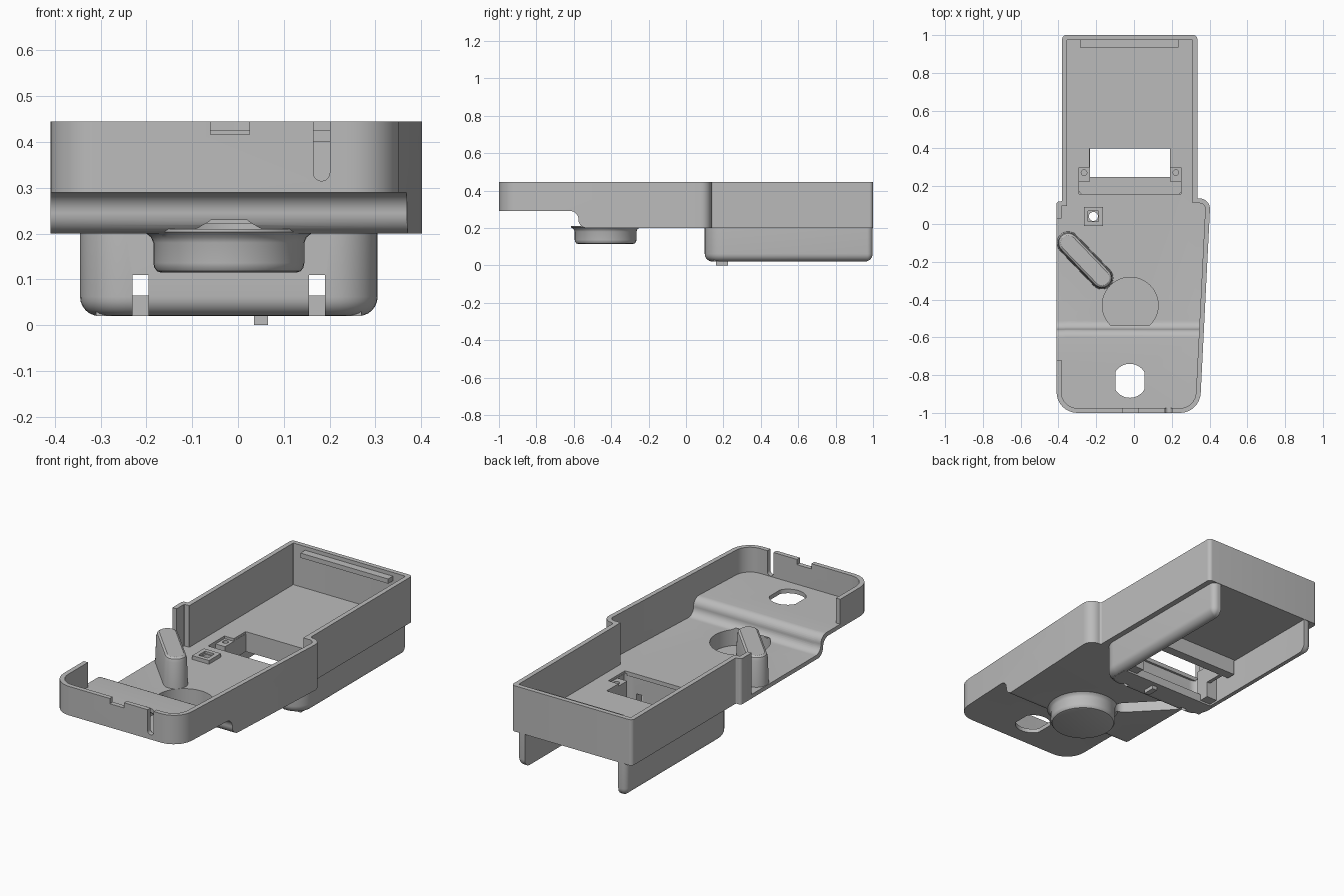
import bpy, bmesh, math
from mathutils import Vector

cube = bpy.data.objects.get("Cube")
if cube:
    bpy.data.objects.remove(cube, do_unlink=True)

grey = bpy.data.materials.new("plain_grey")
grey.use_nodes = True
grey.diffuse_color = (0.5, 0.5, 0.5, 1)
grey.node_tree.nodes["Principled BSDF"].inputs["Base Color"].default_value = (0.5, 0.5, 0.5, 1)


# ---------- helpers ----------
def rounded(corners, n=8):
    """Polygon from (u, v, radius) corners, with an arc at each radius."""
    out = []
    for i, (u, v, r) in enumerate(corners):
        p = Vector((u, v))
        if r == 0:
            out.append(p)
            continue
        a = (Vector(corners[i - 1][:2]) - p).normalized()
        b = (Vector(corners[(i + 1) % len(corners)][:2]) - p).normalized()
        half = a.angle(b) / 2
        centre = p + (a + b).normalized() * r / math.sin(half)
        reach = r / math.tan(half)
        s = (p + a * reach - centre).normalized()
        e = (p + b * reach - centre).normalized()
        out += [centre + s.slerp(e, k / n) * r for k in range(n + 1)]
    return out


def inset(corners, d):
    """Move every side of a counter-clockwise outline inward by d."""
    out = []
    for i, (u, v, r) in enumerate(corners):
        p = Vector((u, v))
        a = (p - Vector(corners[i - 1][:2])).normalized()
        b = (Vector(corners[(i + 1) % len(corners)][:2]) - p).normalized()
        na, nb = Vector((-a.y, a.x)), Vector((-b.y, b.x))
        q = p + (na + nb) * d / (1 + na.dot(nb))
        out.append((q.x, q.y, max(r - d, 0.004)))
    return out


def loft(name, rings, axis="z"):
    """Closed solid through (height, polygon) rings along an axis."""
    place = {"z": lambda u, v, w: (u, v, w),
             "x": lambda u, v, w: (w, u, v),
             "y": lambda u, v, w: (u, w, v)}[axis]
    bm = bmesh.new()
    loops = [[bm.verts.new(place(u, v, w)) for u, v in poly] for w, poly in rings]
    n = len(loops[0])
    for lo, hi in zip(loops, loops[1:]):
        for i in range(n):
            j = (i + 1) % n
            bm.faces.new((lo[i], lo[j], hi[j], hi[i]))
    bm.faces.new(loops[0][::-1])
    bm.faces.new(loops[-1])
    bmesh.ops.recalc_face_normals(bm, faces=bm.faces)
    mesh = bpy.data.meshes.new(name)
    bm.to_mesh(mesh)
    bm.free()
    mesh.materials.append(grey)
    ob = bpy.data.objects.new(name, mesh)
    bpy.context.collection.objects.link(ob)
    return ob


def prism(name, poly, a, b, axis="z"):
    return loft(name, [(a, poly), (b, poly)], axis)


def box(name, x0, x1, y0, y1, z0, z1):
    return prism(name, [(x0, y0), (x1, y0), (x1, y1), (x0, y1)], z0, z1)


def circle(x, y, r, n=48, half_width=9):
    pts = [(r * math.cos(math.tau * k / n), r * math.sin(math.tau * k / n)) for k in range(n)]
    return [(x + max(-half_width, min(half_width, u)), y + v) for u, v in pts]


def capsule(a, b, r, n=12):
    a, b = Vector(a), Vector(b)
    t = math.atan2(b.y - a.y, b.x - a.x) + math.pi / 2
    arc = lambda c, s: [c + r * Vector((math.cos(s + math.pi * k / n), math.sin(s + math.pi * k / n)))
                        for k in range(n + 1)]
    return arc(a, t) + arc(b, t + math.pi)


def combine(targets, tool, op="DIFFERENCE"):
    """Boolean the tool into each target, then discard it."""
    for ob in targets:
        m = ob.modifiers.new("combine", "BOOLEAN")
        m.operation, m.solver, m.object = op, "EXACT", tool
        bpy.context.view_layer.objects.active = ob
        bpy.ops.object.modifier_apply(modifier=m.name)
    bpy.data.objects.remove(tool, do_unlink=True)


def floor_side(y0, y1, z, top, shift=0.0):
    """Side profile with the floor stepping up towards the front."""
    s = -0.575 + shift
    return rounded([(y0, z + 0.09, 0), (s, z + 0.09, 0.044), (s, z, 0.044),
                    (y1, z, 0), (y1, top, 0), (y0, top, 0)])


# ---------- open tray ----------
plan = [(-0.41, -1, 0.11), (0.348, -1, 0.11), (0.405, 0.135, 0.055), (0.335, 0.135, 0.01),
        (0.335, 1, 0.02), (-0.38, 1, 0.02), (-0.38, 0.12, 0.008), (-0.41, 0.12, 0.015)]
tray = prism("tray", rounded(plan), 0.1, 0.6)
combine([tray], prism("side", floor_side(-1.2, 1.2, 0.2, 0.445), -1, 1, "x"), "INTERSECT")

# round cup below the floor
cx, cy = -0.02, -0.43
cup_profile = [(0.115, 0.148), (0.118, 0.157), (0.126, 0.163), (0.136, 0.165),
               (0.18, 0.165), (0.192, 0.17), (0.204, 0.185), (0.21, 0.185)]
cup = loft("cup", [(z, circle(cx, cy, r)) for z, r in cup_profile])
combine([tray], cup, "UNION")

# interior and the gap in the right-hand wall
inside = prism("inside", rounded(inset(plan, 0.025)), 0.1, 0.7)
combine([inside], prism("side", floor_side(-1.2, 1.2, 0.222, 0.6, 0.018), -1, 1, "x"), "INTERSECT")
combine([tray], inside)
combine([tray], prism("gap", floor_side(-0.72, 0.03, 0.222, 0.6, 0.018), -0.5, -0.36, "x"))
combine([tray], prism("cup_inside", circle(cx, cy, 0.148), 0.137, 0.23))

# front floor hole, wall notch and wall slot
combine([tray], prism("floor_hole", circle(-0.022, -0.83, 0.09, 48, 0.077), 0.1, 0.4))
combine([tray], box("notch", -0.06, 0.025, -1.1, -0.93, 0.417, 0.6))
combine([tray], prism("slot", capsule((0.1825, 0.333), (0.1825, 0.6), 0.018), -1.1, -0.94, "y"))

# opening above the pocket
for b in ((-0.29, 0.25, 0.16, 0.3), (-0.235, 0.19, 0.28, 0.4)):
    combine([tray], box("opening", *b, 0.1, 0.3))

# ---------- hollow slanted post ----------
ends = ((-0.348, -0.1), (-0.17, -0.285))
post = loft("slanted_post", [(z, capsule(*ends, r)) for z, r in
                             ((0.205, 0.061), (0.36, 0.055), (0.376, 0.05), (0.383, 0.04))])
combine([tray, post], loft("post_hollow", [(0.16, capsule(*ends, 0.048)), (0.36, capsule(*ends, 0.042))]))

# ---------- square pad with a hole ----------
pad = box("square_pad", -0.265, -0.165, -0.01, 0.09, 0.21, 0.242)
combine([pad], box("pad_recess", -0.243, -0.187, 0.012, 0.068, 0.23, 0.3))
combine([tray, pad], prism("pad_hole", circle(-0.215, 0.04, 0.024, 24), 0.1, 0.3))

# ---------- strip on the rear wall ----------
strip = box("rear_strip", -0.285, 0.235, 0.935, 0.98, 0.4, 0.425)

# ---------- lower housing, open below and behind ----------
low = [(-0.345, 0.1, 0.1), (0.305, 0.1, 0.1), (0.305, 0.998, 0.03), (-0.345, 0.998, 0.03)]
fillet = [(0.02 + 0.042 * (1 - math.cos(t)), 0.042 * (1 - math.sin(t)))
          for t in (math.pi / 2 * k / 6 for k in range(7))]
rings = [(z, rounded(inset(low, d))) for z, d in fillet]
housing = loft("lower_housing", rings + [(0.21, rounded(low))])
hollow = inset([(u, v if v < 0.5 else 1.3, r) for u, v, r in low], 0.048)
combine([housing], prism("housing_inside", rounded(hollow), -0.1, 0.4))
for x in (-0.23, 0.155):
    combine([housing], box("front_notch", x, x + 0.035, 0.05, 0.157, -0.1, 0.11))

# ---------- pocket under the opening ----------
box("pocket_floor", -0.31, 0.27, 0.146, 0.25, 0.02, 0.065)
box("pocket_rear_bar", -0.29, 0.25, 0.4, 0.45, 0.115, 0.21)
box("pocket_tab", 0.035, 0.065, 0.16, 0.225, 0, 0.03)
for side, sign in (("right", -1), ("left", 1)):
    def mirrored(name, a, b, *rest):
        x = sorted((-0.0215 + sign * a, -0.0215 + sign * b))
        return box(side + name, *x, *rest)
    mirrored("_pocket_wall", 0.27, 0.29, 0.15, 0.3, 0.03, 0.21)
    mirrored("_window_lip", 0.2125, 0.2325, 0.3, 0.41, 0.115, 0.21)
    boss = mirrored("_boss", 0.2125, 0.272, 0.225, 0.302, 0.03, 0.208)
    combine([boss], prism("boss_hole", circle(-0.0215 + sign * 0.243, 0.272, 0.015, 20), 0.1, 0.3))

# ---------- smooth the curves, keep the edges ----------
bpy.ops.object.select_all(action="DESELECT")
for ob in bpy.context.collection.objects:
    if ob.type == "MESH" and grey.name in ob.data.materials:
        ob.select_set(True)
        bpy.context.view_layer.objects.active = ob
bpy.ops.object.shade_smooth_by_angle(angle=math.radians(30))
